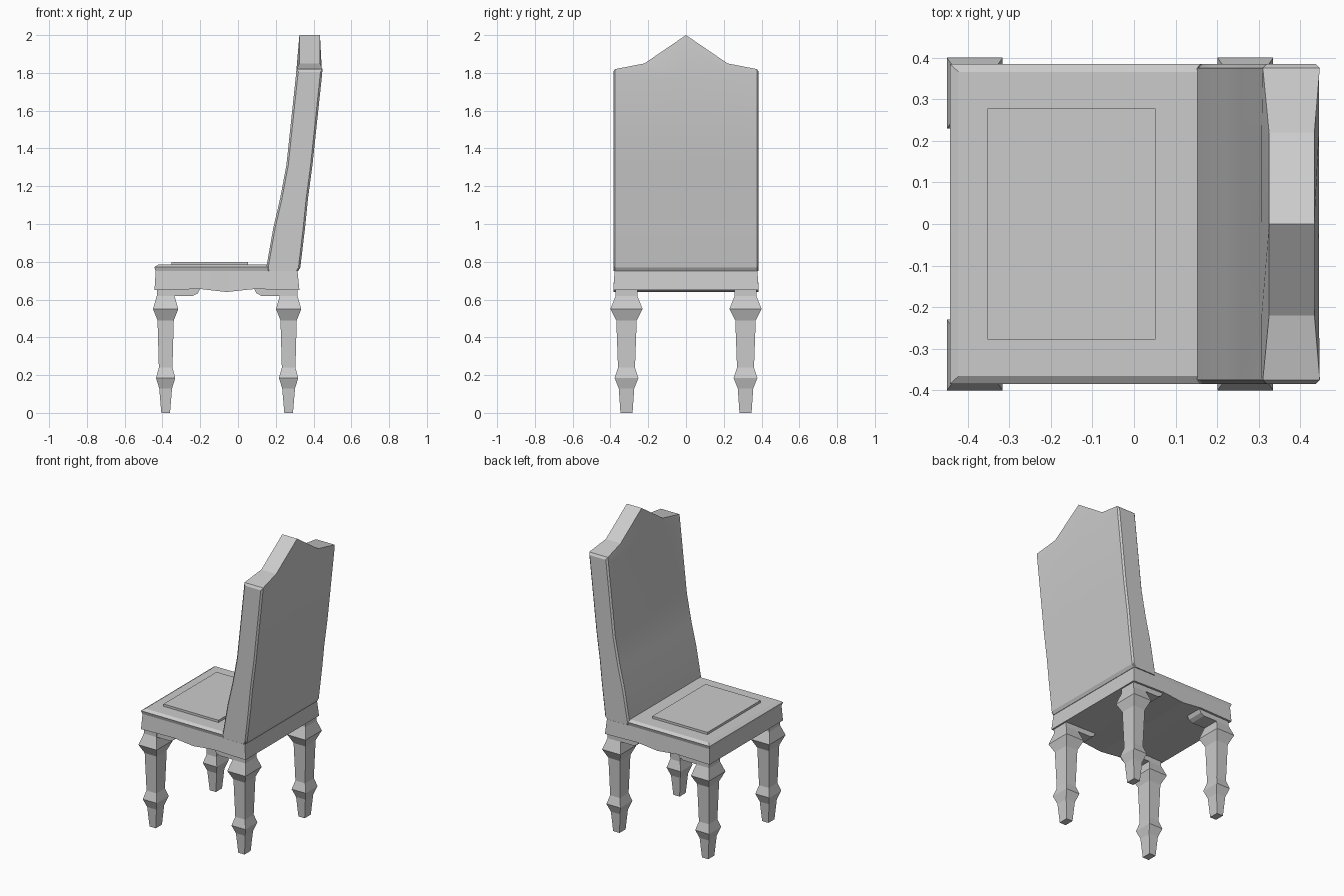
import bpy, bmesh

if "Cube" in bpy.data.objects:
    bpy.data.objects.remove(bpy.data.objects["Cube"])


def loft(name, rings, smooth=False):
    """Skin equal-length rings; cap the ends with quads running across."""
    bm = bmesh.new()
    vs = [[bm.verts.new(p) for p in r] for r in rings]
    n = len(rings[0])
    for a, b in zip(vs, vs[1:]):
        for i in range(n):
            j = (i + 1) % n
            bm.faces.new((a[i], a[j], b[j], b[i]))
    for r in (vs[0], vs[-1]):
        for i in range(n // 2 - 1):
            bm.faces.new((r[i], r[i + 1], r[n - 2 - i], r[n - 1 - i]))
    bmesh.ops.recalc_face_normals(bm, faces=bm.faces)
    me = bpy.data.meshes.new(name)
    bm.to_mesh(me)
    bm.free()
    ob = bpy.data.objects.new(name, me)
    bpy.context.collection.objects.link(ob)
    if smooth:
        bpy.context.view_layer.objects.active = ob
        ob.select_set(True)
        bpy.ops.object.shade_smooth_by_angle(angle=0.35)
        ob.select_set(False)
    return ob


def rect(x0, x1, y0, y1, z):
    return [(x0, y0, z), (x1, y0, z), (x1, y1, z), (x0, y1, z)]


# Seat with a wavy lower edge and a bevelled lip
WAVE = [(-0.2, 0.656), (-0.15, 0.65), (-0.06, 0.64), (0.03, 0.65), (0.09, 0.656)]


def seat_ring(x0, x1, h, z=None):
    pts = [(x0, 0.65)] + WAVE + [(x1, 0.65)]
    pts = [(x, zz if z is None else z) for x, zz in pts]
    return [(x, -h, zz) for x, zz in pts] + [(x, h, zz) for x, zz in reversed(pts)]


loft("seat", [seat_ring(-0.442, 0.325, 0.385),
              seat_ring(-0.436, 0.315, 0.378, 0.75),
              seat_ring(-0.443, 0.325, 0.385, 0.772),
              seat_ring(-0.422, 0.31, 0.366, 0.785)])

# Thin raised cushion panel
loft("seat_panel", [rect(-0.352, 0.052, -0.278, 0.278, z) for z in (0.78, 0.8)])

# Backrest: leaning slab with chamfered sides and a pointed top
COLS = [-0.385, -0.375, -0.22, 0, 0.22, 0.375, 0.385]
CREST = {0.385: 1.805, 0.375: 1.82, 0.22: 1.85, 0: 2.0}


def back_ring(front, back, z=None):
    r = []
    for x, cols, s in ((front, COLS, 1), (back, COLS[::-1], -1)):
        for y in cols:
            px = x + (0.01 * s if abs(y) > 0.38 else 0)
            if z is None and abs(y) < 0.3:
                px = 0.325 if s > 0 else 0.434
            r.append((px, y, CREST[abs(y)] if z is None else z))
    return r


loft("backrest", [back_ring(0.155, 0.318, 0.75), back_ring(0.15, 0.33, 0.77),
                  back_ring(0.187, 0.355, 0.98), back_ring(0.222, 0.37, 1.13),
                  back_ring(0.256, 0.394, 1.31), back_ring(0.307, 0.445, 1.79),
                  back_ring(0.31, 0.447)], smooth=True)

# Square turned legs: (height, half width in x, half width in y)
LEG = [(0, 0.023, 0.032), (0.13, 0.034, 0.041), (0.185, 0.051, 0.063),
       (0.24, 0.036, 0.045), (0.49, 0.043, 0.054), (0.55, 0.067, 0.085),
       (0.62, 0.047, 0.057), (0.66, 0.047, 0.057)]

for label, cx, s in (("front", -0.383, 1), ("rear", 0.268, -1)):
    for side, cy in (("left", -0.315), ("right", 0.315)):
        loft(f"{label}_{side}_leg",
             [rect(cx - a, cx + a, cy - b, cy + b, z) for z, a, b in LEG])
        # Bracket reaching from the leg top under the seat
        prof = [(cx - 0.046 * s, 0.62), (cx + 0.145 * s, 0.62),
                (cx + 0.17 * s, 0.633), (cx + 0.182 * s, 0.655), 
                (cx + 0.06 * s, 0.66), (cx - 0.046 * s, 0.66)]
        loft(f"{label}_{side}_bracket",
             [[(x, cy + d, z) for x, z in prof] for d in (-0.056, 0.056)])
